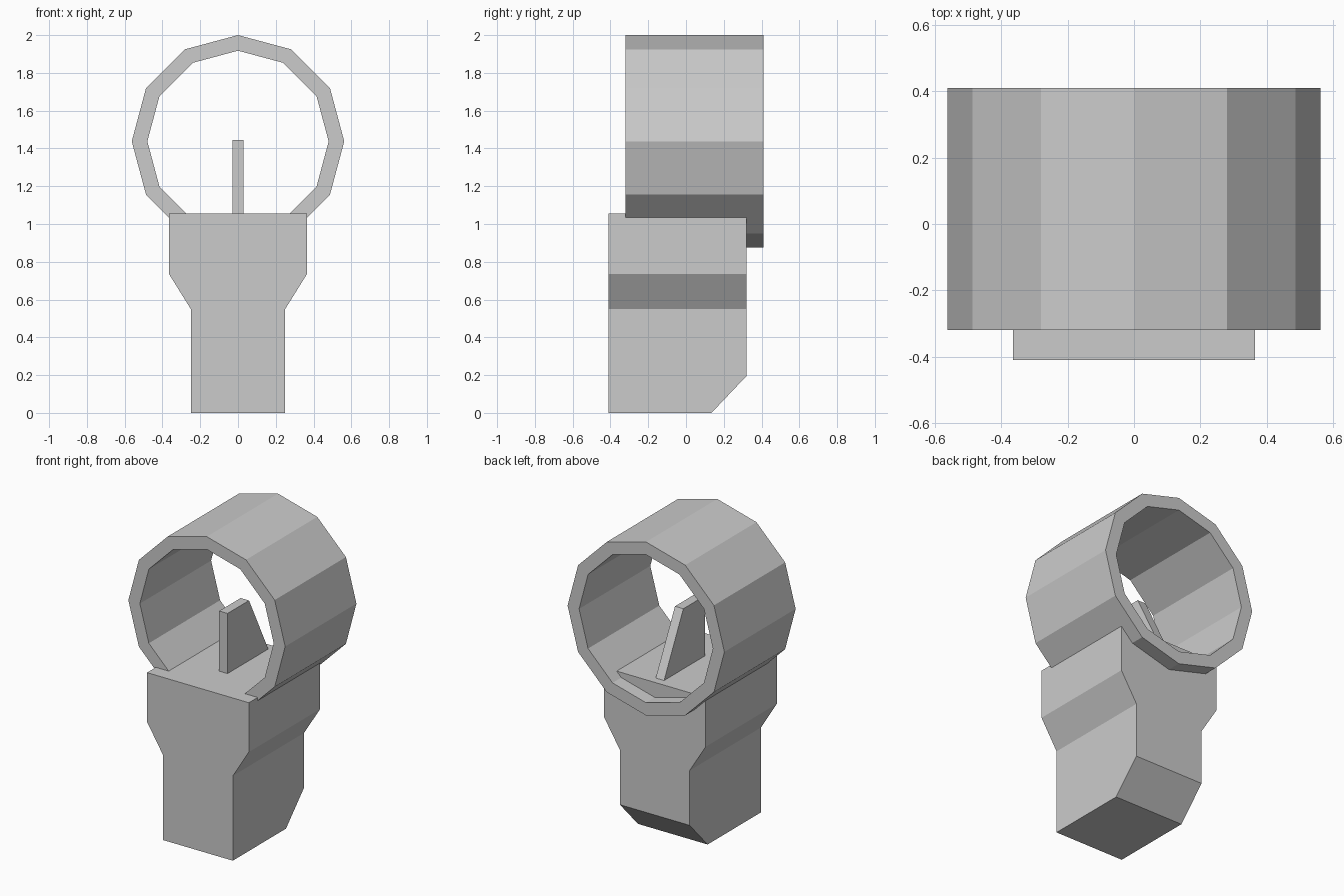
import bpy, bmesh, math

if "Cube" in bpy.data.objects:
    bpy.data.objects.remove(bpy.data.objects["Cube"])


def add_mesh(name, bm):
    bmesh.ops.recalc_face_normals(bm, faces=bm.faces)
    mesh = bpy.data.meshes.new(name)
    bm.to_mesh(mesh)
    bm.free()
    obj = bpy.data.objects.new(name, mesh)
    bpy.context.collection.objects.link(obj)
    return obj


def prism(name, points, offset):
    """Extrude a 3D outline along an offset vector."""
    bm = bmesh.new()
    face = bm.faces.new([bm.verts.new(p) for p in points])
    ext = bmesh.ops.extrude_face_region(bm, geom=[face], use_keep_orig=True)
    moved = [g for g in ext["geom"] if isinstance(g, bmesh.types.BMVert)]
    bmesh.ops.translate(bm, verts=moved, vec=offset)
    return add_mesh(name, bm)


# Mount: flared front profile with a chamfered lower back edge
FRONT, BACK = -0.41, 0.32
half = [(0.25, 0), (0.25, 0.55), (0.365, 0.735), (0.365, 1.055)]
outline = half + [(-x, z) for x, z in reversed(half)]
mount = prism("mount_base", [(x, FRONT, z) for x, z in outline], (0, BACK - FRONT, 0))
bm = bmesh.new()
bm.from_mesh(mount.data)
cut = bmesh.ops.bisect_plane(bm, geom=bm.verts[:] + bm.edges[:] + bm.faces[:],
                             plane_co=(0, 0.135, 0), plane_no=(0, 0.195, -0.185),
                             clear_outer=True)
edges = [g for g in cut["geom_cut"] if isinstance(g, bmesh.types.BMEdge)]
bmesh.ops.holes_fill(bm, edges=edges)
bmesh.ops.recalc_face_normals(bm, faces=bm.faces)
bm.to_mesh(mount.data)
bm.free()

# Hood: twelve-sided open tube around the sight
SIDES, CENTRE_Z = 12, 1.4375
bm = bmesh.new()
loops = []
for radius, y in [(0.5625, -0.32), (0.5625, 0.41), (0.48, 0.41), (0.48, -0.32)]:
    angles = [2 * math.pi * i / SIDES for i in range(SIDES)]
    loops.append([bm.verts.new((radius * math.sin(a), y, CENTRE_Z + radius * math.cos(a)))
                  for a in angles])
for k in range(4):
    a, b = loops[k], loops[(k + 1) % 4]
    for i in range(SIDES):
        j = (i + 1) % SIDES
        bm.faces.new((a[i], a[j], b[j], b[i]))
add_mesh("hood_ring", bm)

# Sight blade: upright front, sloped back
blade = [(-0.15, 1.05), (0.27, 1.05), (0.07, 1.445), (-0.15, 1.445)]
prism("sight_blade", [(-0.03, y, z) for y, z in blade], (0.06, 0, 0))
